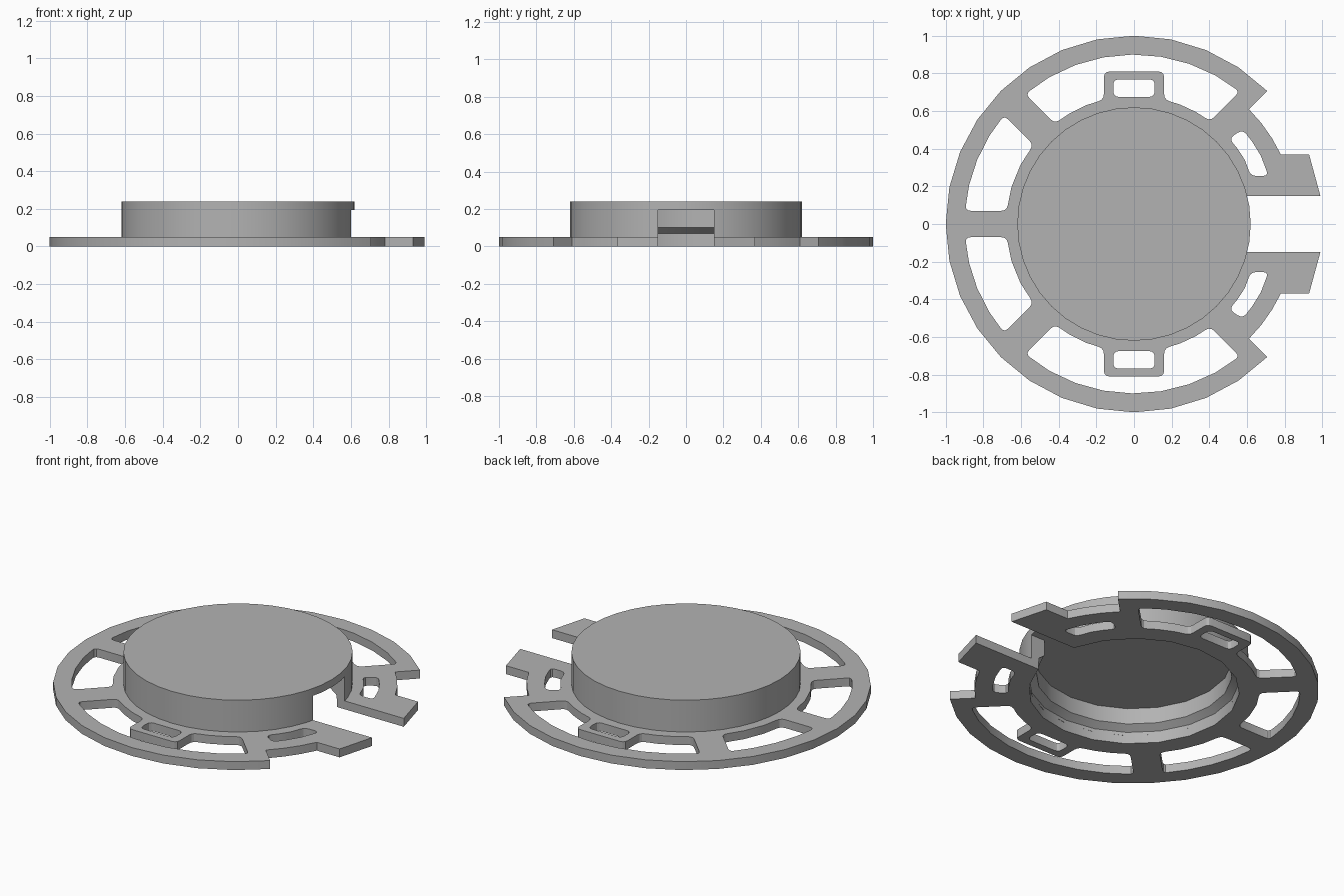
import bpy, bmesh, math
from mathutils import Vector

if "Cube" in bpy.data.objects:
    bpy.data.objects.remove(bpy.data.objects["Cube"])

grey = bpy.data.materials.new("light grey")
grey.diffuse_color = (0.45, 0.45, 0.45, 1)
grey.use_nodes = True
grey.node_tree.nodes["Principled BSDF"].inputs["Base Color"].default_value = grey.diffuse_color

PLATE_H, CUP_TOP, CEILING = 0.05, 0.24, 0.195
HOLE_R, CUP_R, HALF_SLOT = 0.57, 0.62, 0.15


def arc(r, a, b, n):
    """Points on a circle from angle a to b in degrees."""
    return [(r * math.cos(math.radians(a + (b - a) * i / n)),
             r * math.sin(math.radians(a + (b - a) * i / n))) for i in range(n + 1)]


def off(d, r):
    """Angle taken up by a sideways offset d at radius r."""
    return math.degrees(math.asin(d / r))


def rounded(pts, size=0.03):
    """Round every sharp corner of a closed outline."""
    out = []
    for i, p in enumerate(pts):
        p = Vector(p)
        u, v = Vector(pts[i - 1]) - p, Vector(pts[(i + 1) % len(pts)]) - p
        if math.pi - u.angle(v) < math.radians(35):
            out.append(p)
            continue
        a = p + u.normalized() * min(size, u.length * 0.45)
        b = p + v.normalized() * min(size, v.length * 0.45)
        out += [a * (1 - t) ** 2 + p * 2 * t * (1 - t) + b * t * t
                for t in (0, 0.33, 0.67, 1)]
    return [tuple(p) for p in out]


def flip(pts):
    return [(x, -y) for x, y in pts]


def smooth(ob):
    bpy.ops.object.select_all(action='DESELECT')
    bpy.context.view_layer.objects.active = ob
    ob.select_set(True)
    bpy.ops.object.shade_smooth_by_angle(angle=math.radians(20))


def lathe(name, profile, n):
    """Closed solid turned around z; the profile runs from axis to axis."""
    bm = bmesh.new()
    rings = []
    for r, z in profile:
        if r == 0:
            rings.append([bm.verts.new((0, 0, z))] * n)
        else:
            rings.append([bm.verts.new((r * math.cos(math.tau * i / n),
                                        r * math.sin(math.tau * i / n), z)) for i in range(n)])
    for lo, hi in zip(rings, rings[1:]):
        for i in range(n):
            j = (i + 1) % n
            quad = list(dict.fromkeys([lo[i], lo[j], hi[j], hi[i]]))
            bm.faces.new(quad)
    bmesh.ops.recalc_face_normals(bm, faces=bm.faces)
    me = bpy.data.meshes.new(name)
    bm.to_mesh(me)
    bm.free()
    ob = bpy.data.objects.new(name, me)
    bpy.context.collection.objects.link(ob)
    return ob


# plate outline: outer ring, stepped ends, two tabs and the slotted centre hole
tab_a = math.degrees(math.atan2(0.37, 0.78))
slot_a = off(HALF_SLOT, HOLE_R)
upper_end = [(0.99, HALF_SLOT), (0.93, 0.37)] + arc(0.863, tab_a, 45, 3)
outline = (arc(1, 45, 315, 24) + flip(upper_end)[::-1]
           + arc(HOLE_R, 360 - slot_a, slot_a, 18) + upper_end)

# windows between the spokes
IN, OUT = 0.68, 0.9
box_a = off(0.16, IN)
top_window = rounded(
    arc(OUT, 45 + off(0.10, OUT), 135 - off(0.08, OUT), 8)
    + arc(IN, 135 - off(0.08, IN), 90 + box_a, 3)
    + [(-0.16, 0.81), (0.16, 0.81)]
    + arc(IN, 90 - box_a, 45 + off(0.10, IN), 3))
side_window = rounded(
    arc(OUT, 135 + off(0.08, OUT), 180 - off(0.07, OUT), 4)
    + arc(IN, 180 - off(0.07, IN), 135 + off(0.08, IN), 3))
loop_hole = rounded([(-0.11, 0.675), (0.11, 0.675), (0.11, 0.768), (-0.11, 0.768)])
tab_hole = rounded([(0.62, 0.255), (0.715, 0.255)] + arc(0.765, 22, 41, 3)[1:]
                   + arc(0.68, 42, 24, 3)[:-1])

cu = bpy.data.curves.new("plate", 'CURVE')
cu.dimensions, cu.fill_mode, cu.extrude = '2D', 'BOTH', PLATE_H / 2
holes = [top_window, side_window, loop_hole, tab_hole]
for pts in [outline] + holes + [flip(h) for h in holes]:
    sp = cu.splines.new('POLY')
    sp.points.add(len(pts) - 1)
    for p, (x, y) in zip(sp.points, pts):
        p.co = (x, y, 0, 1)
    sp.use_cyclic_u = True
plate = bpy.data.objects.new("plate", cu)
bpy.context.collection.objects.link(plate)
plate.location.z = PLATE_H / 2
bpy.context.view_layer.objects.active = plate
plate.select_set(True)
bpy.ops.object.convert(target='MESH')
plate = bpy.context.object
bm = bmesh.new()
bm.from_mesh(plate.data)
bmesh.ops.remove_doubles(bm, verts=bm.verts, dist=1e-5)
bmesh.ops.recalc_face_normals(bm, faces=bm.faces)
bm.to_mesh(plate.data)
bm.free()

# raised cup, hollow from below with a sloped step inside
cup = lathe("cup", [(0, PLATE_H), (CUP_R, PLATE_H), (CUP_R, CUP_TOP), (0, CUP_TOP)], 40)
cavity = lathe("cavity_cutter", [(0, -0.1), (HOLE_R, -0.1), (HOLE_R, 0.07), (0.53, 0.10),
                                 (0.53, CEILING), (0, CEILING)], 20)

# side opening through the cup wall
bpy.ops.mesh.primitive_cube_add(size=1, location=(0.6, 0, (CEILING - 0.1) / 2))
opening = bpy.context.object
opening.name = "opening_cutter"
opening.scale = (0.6, 2 * HALF_SLOT, CEILING + 0.1)

for cutter in (cavity, opening):
    mod = cup.modifiers.new("cut", 'BOOLEAN')
    mod.operation, mod.solver, mod.object = 'DIFFERENCE', 'EXACT', cutter
bpy.context.view_layer.update()
me = bpy.data.meshes.new_from_object(cup.evaluated_get(bpy.context.evaluated_depsgraph_get()))
cup.modifiers.clear()
cup.data = me
for cutter in (cavity, opening):
    bpy.data.objects.remove(cutter)

for ob in (plate, cup):
    ob.data.materials.clear()
    ob.data.materials.append(grey)
    smooth(ob)
